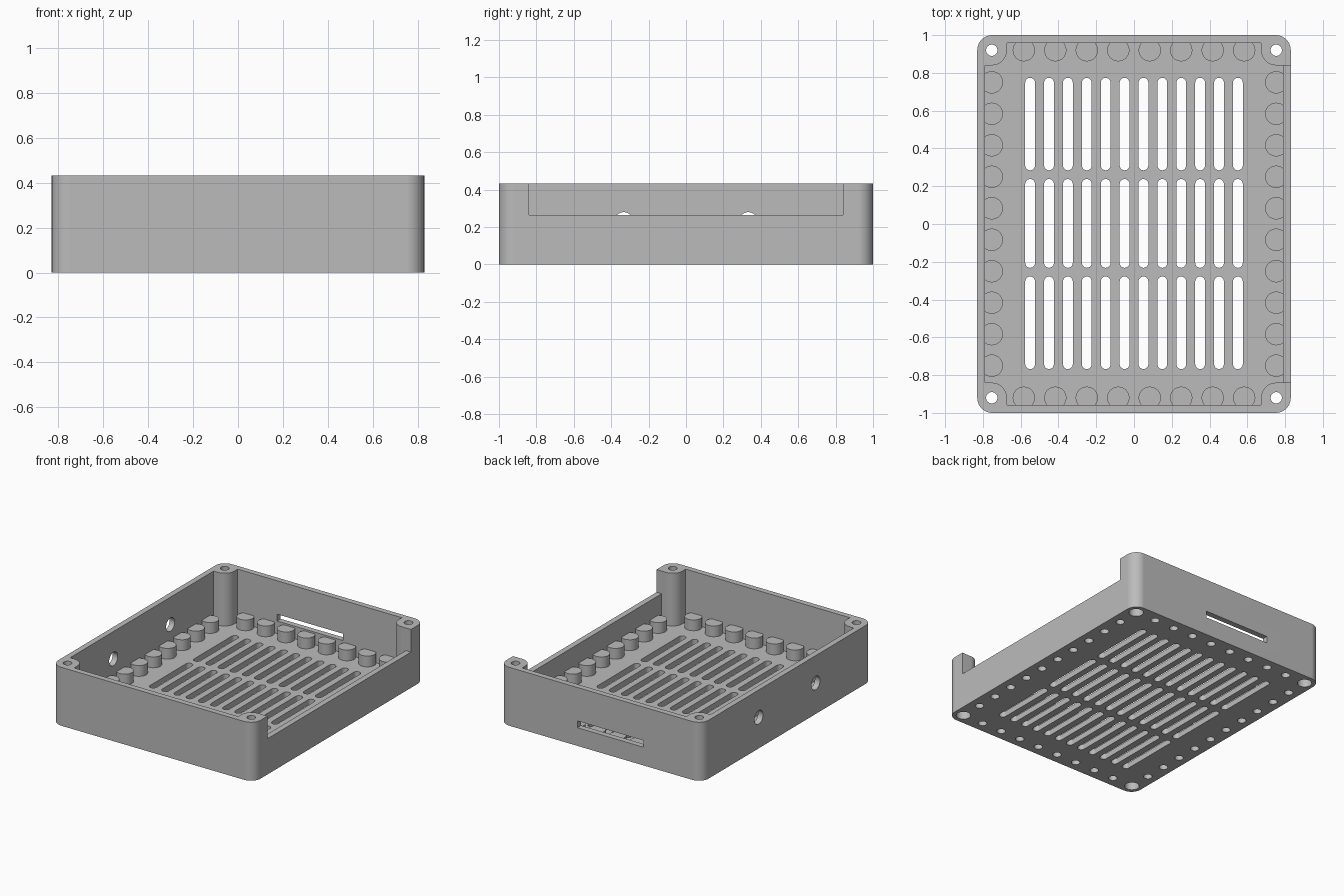
import bpy
import bmesh
from math import pi, cos, sin
from mathutils import Matrix, Vector

cube = bpy.data.objects.get("Cube")
if cube:
    bpy.data.objects.remove(cube, do_unlink=True)

# Main sizes
HX, HY, HEIGHT = 0.83, 1.0, 0.433
WALL = 0.042
FLOOR = 0.042
PX, PY = 0.753, 0.92          # screw post centres
POST_R = 0.08
PEG_TOP, PEG_R, PITCH = 0.122, 0.059, 1 / 6

grey = bpy.data.materials.new("plain grey")
grey.use_nodes = True
grey.diffuse_color = (0.5, 0.5, 0.5, 1)
grey.node_tree.nodes["Principled BSDF"].inputs["Base Color"].default_value = (0.5, 0.5, 0.5, 1)


def arc(cx, cy, r, start, end, n):
    return [(cx + r * cos(start + (end - start) * i / n),
             cy + r * sin(start + (end - start) * i / n)) for i in range(n + 1)]


def circle(cx, cy, r, n=32):
    return arc(cx, cy, r, 0, 2 * pi, n)[:-1]


def rect(x0, x1, y0, y1):
    return [(x0, y0), (x1, y0), (x1, y1), (x0, y1)]


def slot(cx, y0, y1, r):
    return arc(cx, y1 - r, r, 0, pi, 10) + arc(cx, y0 + r, r, pi, 2 * pi, 10)


def four_corners(quarter):
    """Mirror a first-quadrant outline, running counter-clockwise, into a closed loop."""
    back = quarter[::-1]
    return (quarter + [(-x, y) for x, y in back]
            + [(-x, -y) for x, y in quarter] + [(x, -y) for x, y in back])


def solid(name, prisms, turn=Matrix()):
    """One object made of extruded outlines (outline, bottom, top)."""
    bm = bmesh.new()
    for outline, z0, z1 in prisms:
        face = bm.faces.new([bm.verts.new((x, y, z0)) for x, y in outline])
        out = bmesh.ops.extrude_face_region(bm, geom=[face])
        verts = [g for g in out["geom"] if isinstance(g, bmesh.types.BMVert)]
        bmesh.ops.translate(bm, verts=verts, vec=Vector((0, 0, z1 - z0)))
    bmesh.ops.recalc_face_normals(bm, faces=bm.faces[:])
    bm.transform(turn)
    mesh = bpy.data.meshes.new(name)
    bm.to_mesh(mesh)
    bm.free()
    mesh.materials.append(grey)
    obj = bpy.data.objects.new(name, mesh)
    bpy.context.collection.objects.link(obj)
    return obj


def combine(target, tool, operation):
    mod = target.modifiers.new(tool.name, 'BOOLEAN')
    mod.operation = operation
    mod.solver = 'EXACT'
    mod.object = tool
    bpy.context.view_layer.objects.active = target
    bpy.ops.object.modifier_apply(modifier=mod.name)
    bpy.data.objects.remove(tool, do_unlink=True)


# Rounded outer block
R = 0.08
case = solid("enclosure_base", [(four_corners(arc(HX - R, HY - R, R, 0, pi / 2, 12)), 0, HEIGHT)])

# Cavity, leaving walls, floor and the four screw posts
ix, iy = HX - WALL, HY - WALL
quarter = ([(ix, PY - POST_R)] + arc(PX, PY, POST_R, -pi / 2, -pi, 12) + [(PX - POST_R, iy)])
combine(case, solid("cavity", [(four_corners(quarter), FLOOR, 0.6)]), 'DIFFERENCE')

# Pegs along the four walls
spots = [(s * PX, (i - 4.5) * PITCH) for s in (-1, 1) for i in range(10)]
spots += [((i - 3.5) * PITCH, s * PY) for s in (-1, 1) for i in range(8)]
combine(case, solid("pegs", [(circle(x, y, PEG_R), 0.02, PEG_TOP) for x, y in spots]), 'UNION')

# Blind holes under the pegs and wide counterbores under the posts
posts = [(sx * PX, sy * PY) for sx in (-1, 1) for sy in (-1, 1)]
holes = [(circle(x, y, 0.03, 24), -0.1, 0.1) for x, y in spots]
holes += [(circle(x, y, 0.05), -0.1, 0.08) for x, y in posts]
combine(case, solid("bottom_holes", holes), 'DIFFERENCE')

# Screw holes and floor vents
cuts = [(circle(x, y, 0.03, 24), -0.2, 0.6) for x, y in posts]
for y0, y1 in ((-0.768, -0.278), (-0.232, 0.238), (0.284, 0.774)):
    cuts += [(slot((i - 5.5) * 0.1, y0, y1, 0.026), -0.1, 0.09) for i in range(12)]
combine(case, solid("screw_holes_and_vents", cuts), 'DIFFERENCE')

# Open section in the left wall and long slot in the back wall
side = PY - POST_R
cuts = [(rect(ix - 0.001, 0.9, -side, side), 0.265, 0.6),
        (rect(-0.35, 0.19, 0.9, 1.1), 0.135, 0.185)]
combine(case, solid("wall_openings", cuts), 'DIFFERENCE')

# Two round cable holes in the opposite wall (outline turned so it runs along x)
turn = Matrix(((0, 0, 1, 0), (1, 0, 0, 0), (0, 1, 0, 0), (0, 0, 0, 1)))
cuts = [(circle(s / 3, 0.23, 0.05), -0.9, -0.76) for s in (-1, 1)]
combine(case, solid("cable_holes", cuts, turn), 'DIFFERENCE')

# One colour, smooth curves, crisp edges
case.data.materials.clear()
case.data.materials.append(grey)
for poly in case.data.polygons:
    poly.material_index = 0
bpy.ops.object.select_all(action='DESELECT')
case.select_set(True)
bpy.context.view_layer.objects.active = case
bpy.ops.object.shade_smooth_by_angle(angle=pi / 6)
normals = case.modifiers.new("flat_face_normals", 'WEIGHTED_NORMAL')
normals.keep_sharp = True
